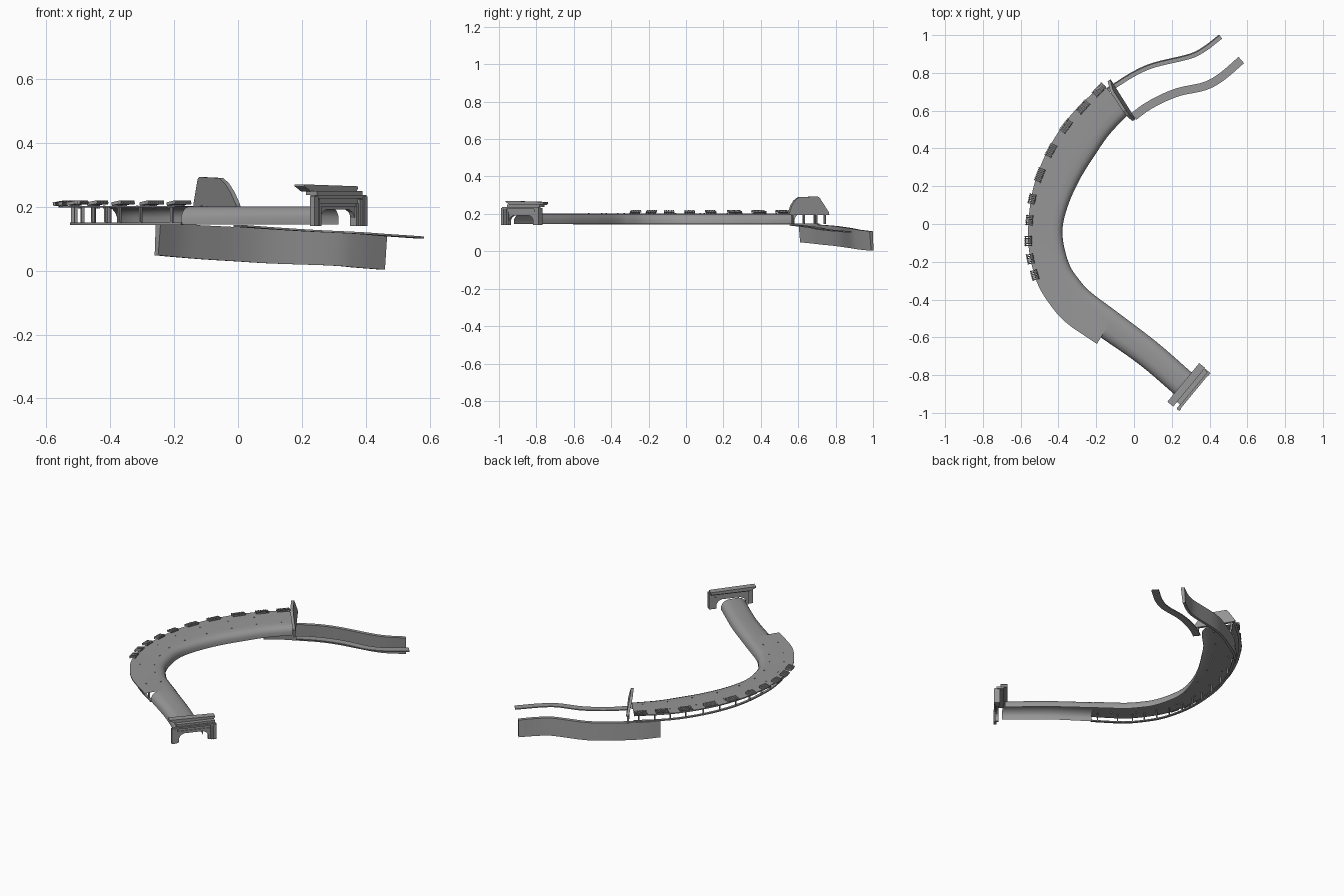
import bpy, bmesh, math
from mathutils import Vector, Matrix

if "Cube" in bpy.data.objects:
    bpy.data.objects.remove(bpy.data.objects["Cube"])

concrete = bpy.data.materials.new("dark_concrete")
concrete.diffuse_color = (.31, .31, .31, 1)
concrete.use_nodes = True
concrete.node_tree.nodes["Principled BSDF"].inputs["Base Color"].default_value = concrete.diffuse_color


def make(name, verts, faces, smooth=None):
    me = bpy.data.meshes.new(name)
    me.from_pydata([tuple(v) for v in verts], [], faces)
    me.materials.append(concrete)
    ob = bpy.data.objects.new(name, me)
    bpy.context.collection.objects.link(ob)
    bm = bmesh.new()
    bm.from_mesh(me)
    bmesh.ops.recalc_face_normals(bm, faces=bm.faces)
    bm.to_mesh(me)
    bm.free()
    if smooth:
        bpy.ops.object.select_all(action='DESELECT')
        ob.select_set(True)
        bpy.context.view_layer.objects.active = ob
        bpy.ops.object.shade_smooth_by_angle(angle=math.radians(smooth))
    return ob


def curve(pts, n=5):
    """Catmull-Rom resampling of a point list."""
    p = [Vector(q) for q in pts]
    p = [2 * p[0] - p[1]] + p + [2 * p[-1] - p[-2]]
    out = []
    for i in range(1, len(p) - 2):
        a, b, c, d = p[i - 1:i + 3]
        for k in range(n):
            t = k / n
            out.append(0.5 * (2 * b + (c - a) * t + (2 * a - 5 * b + 4 * c - d) * t * t
                              + (3 * b - a - 3 * c + d) * t ** 3))
    return out + [p[-2]]


def loft(name, rows, closed=False, smooth=35):
    n = len(rows[0])
    faces = [(r * n + i, r * n + (i + 1) % n, (r + 1) * n + (i + 1) % n, (r + 1) * n + i)
             for r in range(len(rows) - 1) for i in range(n if closed else n - 1)]
    if closed:
        faces += [tuple(range(n)), tuple(range((len(rows) - 1) * n, len(rows) * n))]
    return make(name, [v for r in rows for v in r], faces, smooth)


def frame(origin, u, z=0):
    """Local frame: x along u, y to the left of u, z up."""
    u = Vector((u[0], u[1], 0)).normalized()
    v = Vector((-u.y, u.x, 0))
    m = Matrix((u, v, Vector((0, 0, 1)))).transposed().to_4x4()
    m.translation = (origin[0], origin[1], z)
    return m


def boxes(name, items):
    """Items: (matrix, x0, x1, y0, y1, z0, z1), all joined into one object."""
    vs, fs = [], []
    for m, x0, x1, y0, y1, z0, z1 in items:
        b = len(vs)
        vs += [m @ Vector(c) for z in (z0, z1)
               for c in ((x0, y0, z), (x1, y0, z), (x1, y1, z), (x0, y1, z))]
        fs += [tuple(b + i for i in f) for f in ((3, 2, 1, 0), (4, 5, 6, 7), (0, 1, 5, 4),
                                                 (1, 2, 6, 5), (2, 3, 7, 6), (3, 0, 4, 7))]
    return make(name, vs, fs)


def prism(name, m, outline, y0, y1):
    rows = [[m @ Vector((x, y, z)) for x, z in outline] for y in (y0, y1)]
    return loft(name, rows, True, None)


def tunnel(name, inner, outer, profile):
    return loft(name, [[(*a.lerp(b, t), z) for t, z in profile] for a, b in zip(inner, outer)])


# Wide curved gallery: solid inner wall, roof, open outer side
outer = curve([(-.165, .745), (-.28, .645), (-.38, .53), (-.475, .37), (-.54, .19), (-.565, 0),
               (-.56, -.15), (-.52, -.31), (-.45, -.43), (-.36, -.53), (-.2, -.64)])
inner = curve([(-.03, .58), (-.13, .475), (-.21, .36), (-.285, .24), (-.345, .11), (-.377, -.01),
               (-.372, -.11), (-.34, -.22), (-.29, -.295), (-.23, -.36), (-.09, -.465)])
tunnel("gallery_shell", inner, outer,
       [(0, .145), (0, .168), (.03, .182), (.08, .193), (.16, .199), (.3, .201), (.97, .203),
        (.97, .197), (.9, .197)])

# Narrow vaulted tunnel, slightly overlapping the gallery
n_out = curve([(-.178, -.599), (.03, -.745), (.235, -.92)])
n_in = curve([(-.1, -.458), (.12, -.625), (.315, -.795)])
tunnel("narrow_tunnel_shell", n_in, n_out,
       [(0, .145), (0, .168), (.05, .182), (.13, .193), (.25, .2), (.4, .2015), (.7, .2015),
        (.85, .195), (.95, .182), (1, .168), (1, .145)])

# Low kerb and posts along the open side
rows = []
posts = []
for i, (a, b) in enumerate(zip(inner, outer)):
    d = (b - a).normalized()
    rows.append([(*(b - d * o), z) for o, z in ((.056, .143), (.041, .143), (.041, .150), (.056, .150))])
    if i % 3 == 1:
        posts.append((frame(b - d * .048, d), -.005, .005, -.003, .003, .145, .2))
loft("outer_kerb", rows, True)
boxes("gallery_posts", posts)

# Small ceiling lamps that just show through the roof
lamps = []
for a, b in zip(inner[2::5], outer[2::5]):
    lamps += [(frame(a.lerp(b, t), b - a), -.003, .003, -.003, .003, .195, .204) for t in (.3, .7)]
boxes("ceiling_lamps", lamps)

# Slatted roof vents along the outer edge
centres = [(-.185, .71), (-.27, .62), (-.36, .518), (-.44, .39), (-.499, .26), (-.54, .132),
           (-.554, .02), (-.56, -.09), (-.549, -.185), (-.526, -.27)]
for i, c in enumerate(centres):
    p, q = centres[max(i - 1, 0)], centres[min(i + 1, 9)]
    m = frame(c, (p[0] - q[0], p[1] - q[1]))
    ln = .038 if i < 5 else .028
    n = 8 if i < 5 else 6
    tilt = Matrix.Translation((0, 0, .212)) @ Matrix.Rotation(math.radians(-10), 4, 'X')
    parts = []
    for k in range(n):
        x = -ln + (k + .5) * 2 * ln / n
        parts.append((m @ tilt, x - .003, x + .003, -.019, .019, -.005, .005))
    parts += [(m @ tilt, -ln, ln, y - .002, y + .002, -.007, -.003) for y in (-.015, .015)]
    boxes("roof_vent_%d" % (i + 1), parts)

# North portal: leaning headwall with slanted shoulders
mp = frame((-.0675, .6575), (.135, -.215))
lean = Matrix.Identity(4)
lean[1][2] = -.2   # shear backwards with height
m = mp @ Matrix.Translation((0, 0, .2)) @ lean @ Matrix.Translation((0, 0, -.2))
prism("north_headwall", m, [(-.122, .195), (.127, .195), (.127, .208), (.108, .245), (.085, .272),
                            (.055, .29), (-.062, .293), (-.072, .287), (-.122, .208)], -.007, .009)
boxes("north_portal_posts", [(mp, x - .004, x + .004, -.006, .006, .145, .2)
                             for x in (-.1, -.045, .105)])


# Road walls north of the tunnel
def road_wall(name, path, section):
    pts = curve(path)
    rows = []
    for i, p in enumerate(pts):
        t = (pts[min(i + 1, len(pts) - 1)] - pts[max(i - 1, 0)]).normalized()
        nrm = Vector((-t.y, t.x))
        rows.append([(*(p + nrm * o), z) for o, z in section(i / (len(pts) - 1))])
    loft(name, rows, True)


def tall(f):
    top, bot = .147 - .04 * f ** 1.5, .048 - .045 * f
    return [(-.011, top), (.011, top), (.016, bot), (0, bot)]


def flat(f):
    z = .143 - .036 * f ** 1.2
    return [(-.022, z), (.022, z), (.022, z - .006), (-.022, z - .006)]


road_wall("retaining_wall", [(-.25, .61), (-.18, .675), (-.10, .73), (.005, .795), (.11, .84),
                             (.295, .885), (.375, .925), (.46, .99)], tall)
road_wall("inner_road_edge", [(0, .57), (.06, .615), (.14, .66), (.24, .70), (.375, .73),
                              (.465, .78), (.568, .868)], flat)

# South portal: arched wall, stepped pilasters, beam and cornice
m = frame((.3225, -.89), (.165, .2))
arch = [(.085, .14), (.085, .165), (.075, .182), (.055, .192), (-.055, .192),
        (-.075, .182), (-.085, .165), (-.085, .14)]
prism("south_portal_wall", m, [(-.1, .14), (-.1, .24), (.115, .24), (.115, .14)] + arch, .014, .03)
side = []
for s in (-1, 1):
    for a, b, y0, z1 in ((.112, .13, 0, .232), (.098, .114, .004, .225), (.086, .1, .009, .21)):
        side.append((m, min(s * a, s * b), max(s * a, s * b), y0, .018 if s < 0 else .035, .14, z1))
boxes("south_portal_pilasters", side)
boxes("south_portal_beams", [(m, -.125, .13, .003, .02, .226, .236), (m, -.1, .125, .015, .06, .236, .25),
                             (m, -.098, .098, .01, .03, .2, .21)])
prism("south_portal_cornice", m, [(-.1, .248), (.125, .248), (.133, .258), (.133, .264),
                                  (-.132, .27), (-.132, .264), (-.115, .256)], .04, .08)
